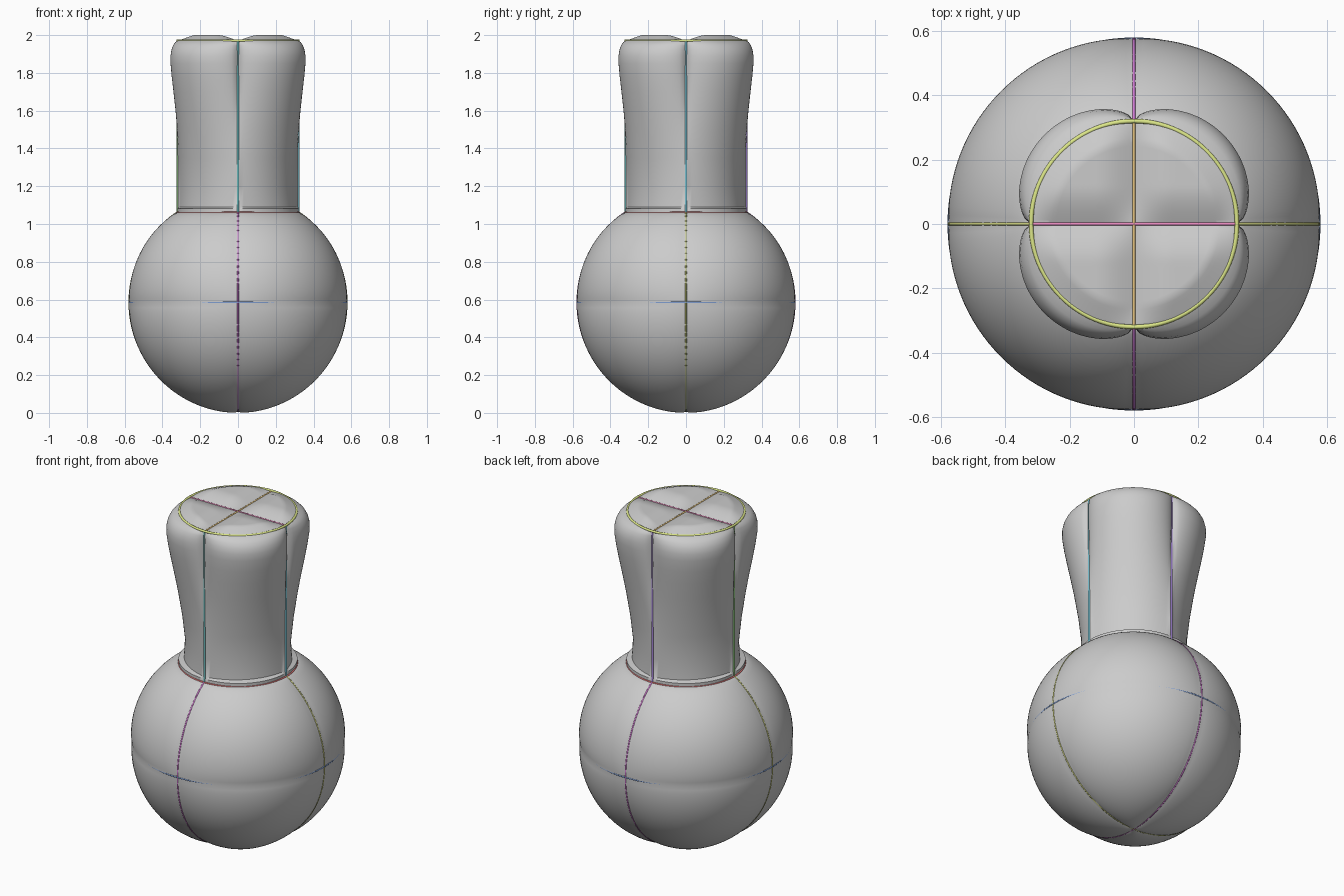
import bpy, bmesh
from math import sin, cos, pi

if "Cube" in bpy.data.objects:
    bpy.data.objects.remove(bpy.data.objects["Cube"])

SEG = 128
BALL_R, BALL_Z = 0.575, 0.585
NECK_R, NECK_Z, TOP_Z = 0.32, 1.06, 1.968


def lobe(a, power=0.55):
    return abs(sin(2 * a)) ** power if abs(sin(2 * a)) > 1e-6 else 0.0


def surface(name, rows):
    """Skin a list of rows, each a function angle -> (radius, z); cap the two ends."""
    bm = bmesh.new()
    rings = []
    for row in rows:
        ring = []
        for i in range(SEG):
            a = 2 * pi * i / SEG
            r, z = row(a)
            ring.append(bm.verts.new((r * cos(a), r * sin(a), z)))
        rings.append(ring)
    for lo, hi in zip(rings, rings[1:]):
        for i in range(SEG):
            j = (i + 1) % SEG
            bm.faces.new((lo[i], lo[j], hi[j], hi[i]))
    bm.faces.new(rings[0][::-1])
    bm.faces.new(rings[-1])
    me = bpy.data.meshes.new(name)
    bm.to_mesh(me)
    bm.free()
    ob = bpy.data.objects.new(name, me)
    bpy.context.collection.objects.link(ob)
    bpy.context.view_layer.objects.active = ob
    ob.select_set(True)
    bpy.ops.object.shade_smooth_by_angle(angle=0.7)
    ob.select_set(False)


def wire(name, pts, color, cyclic=False, radius=0.005):
    cu = bpy.data.curves.new(name, 'CURVE')
    cu.dimensions = '3D'
    cu.bevel_depth = radius
    cu.bevel_resolution = 2
    cu.use_fill_caps = True
    sp = cu.splines.new('POLY')
    sp.points.add(len(pts) - 1)
    for p, co in zip(sp.points, pts):
        p.co = (*co, 1)
    sp.use_cyclic_u = cyclic
    ob = bpy.data.objects.new(name, cu)
    bpy.context.collection.objects.link(ob)
    mat = bpy.data.materials.new(name)
    mat.diffuse_color = (*color, 1)
    mat.use_nodes = True
    mat.node_tree.nodes["Principled BSDF"].inputs["Base Color"].default_value = mat.diffuse_color
    cu.materials.append(mat)


def circle(r, z, n=96):
    return [(r * cos(2 * pi * i / n), r * sin(2 * pi * i / n), z) for i in range(n)]


# Round body: each eighth puffs out slightly between the wires
end = pi - 0.598


def body_row(t):
    span = t / (pi / 2) if t < pi / 2 else (end - t) / (end - pi / 2)
    puff = 0.018 * max(0, sin(pi * span)) ** 0.45

    def row(a):
        r = BALL_R + 0.002 + puff * lobe(a, 0.7)
        return r * sin(t), BALL_Z - r * cos(t)
    return row


surface("round_body", [body_row(0.03 + (end - 0.03) * i / 64) for i in range(65)])

# Neck: small collar, then four lobes that swell toward the top
swell = [(1.045, 0.005), (1.082, 0.005), (1.09, -0.026), (1.2, -0.032), (1.35, -0.015),
         (1.5, 0.009), (1.6, 0.028), (1.7, 0.048), (1.78, 0.063), (1.85, 0.073),
         (1.89, 0.073), (1.92, 0.066), (1.945, 0.052), (1.962, 0.033)]
neck_rows = [lambda a, z=z, s=s: (NECK_R + s * lobe(a), z) for z, s in swell]


# Pillowed top with valleys along both axes
def top_row(u):
    def row(a):
        r = NECK_R * u
        fx, fy = (sin(pi / 2 * min(1, abs(c) * r / 0.12)) for c in (cos(a), sin(a)))
        return r, TOP_Z + 0.033 * fx * fy * min(1, 4 * (1 - u) + 0.2)
    return row


neck_rows += [top_row(1 - 0.99 * i / 24) for i in range(25)]
surface("lobed_neck", neck_rows)

# Horizontal guide rings
wire("equator_ring", circle(BALL_R, BALL_Z), (0.25, 0.4, 0.75), True)
wire("collar_ring", circle(NECK_R + 0.003, NECK_Z), (0.85, 0.2, 0.2), True)
wire("top_ring", circle(NECK_R, TOP_Z + 0.003), (0.72, 0.8, 0.25), True, 0.007)

# Meridian wires under the body
arc = [-end + 2 * end * i / 80 for i in range(81)]
wire("meridian_front_back", [(0, BALL_R * sin(t), BALL_Z - BALL_R * cos(t)) for t in arc],
     (0.65, 0.2, 0.65))
wire("meridian_sides", [(BALL_R * sin(t), 0, BALL_Z - BALL_R * cos(t)) for t in arc],
     (0.6, 0.62, 0.2))

# Upright ribs in the neck grooves
ribs = {"right_rib": (0, (0.2, 0.55, 0.65)), "back_rib": (1, (0.4, 0.25, 0.75)),
        "left_rib": (2, (0.25, 0.5, 0.2)), "front_rib": (3, (0.15, 0.5, 0.5))}
for name, (k, col) in ribs.items():
    x, y = NECK_R * cos(k * pi / 2), NECK_R * sin(k * pi / 2)
    wire(name, [(x, y, NECK_Z), (x, y, TOP_Z)], col, radius=0.006)

# Crossing wires on the top
wire("top_bar_x", [(-NECK_R, 0, TOP_Z), (NECK_R, 0, TOP_Z)], (0.8, 0.25, 0.5))
wire("top_bar_y", [(0, -NECK_R, TOP_Z), (0, NECK_R, TOP_Z)], (0.8, 0.55, 0.2))
